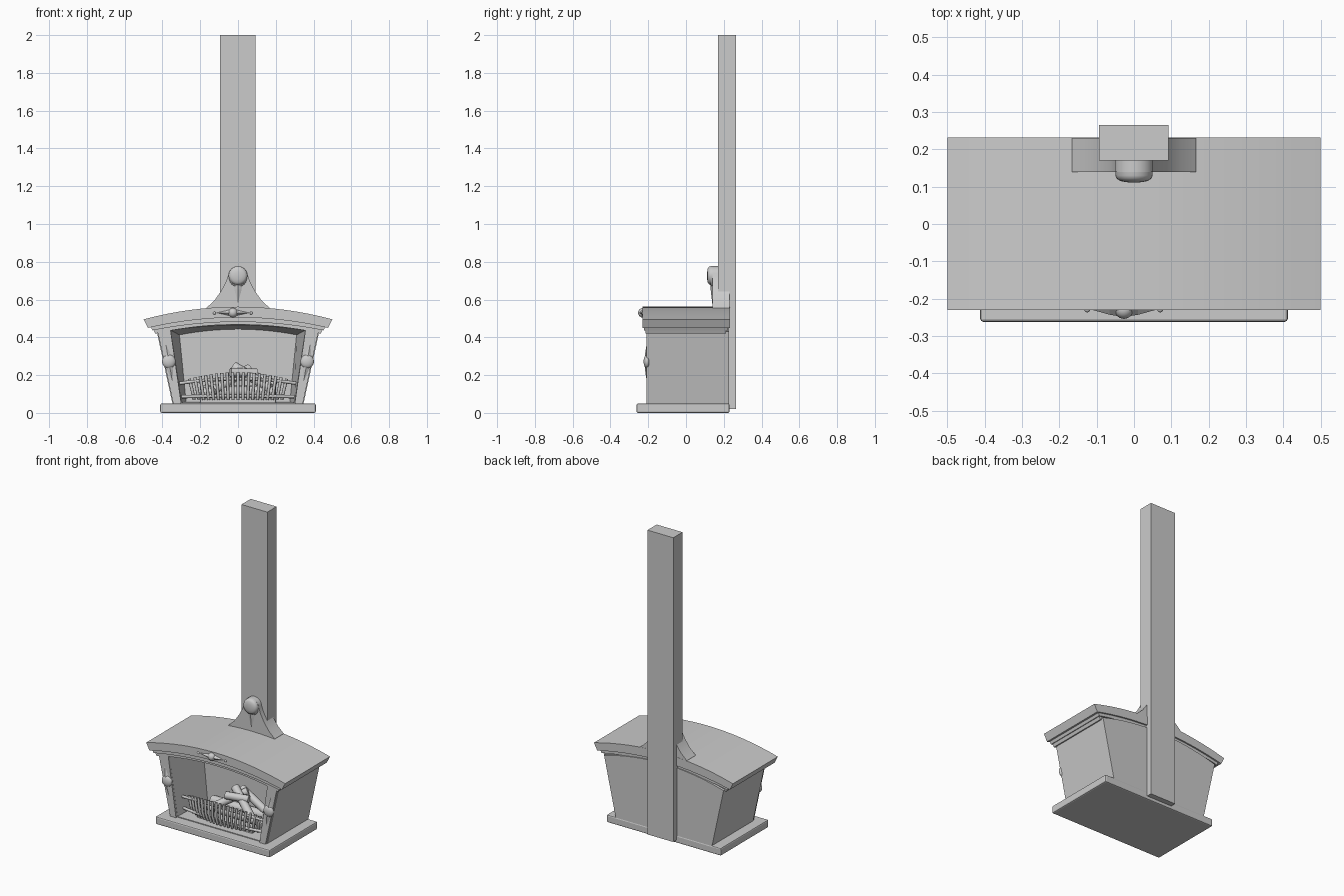
import bpy, bmesh, math
from mathutils import Vector, Matrix

if "Cube" in bpy.data.objects:
    bpy.data.objects.remove(bpy.data.objects["Cube"])


def finish(name, bm, smooth=None, matrix=None):
    if matrix:
        bm.transform(matrix)
    bmesh.ops.recalc_face_normals(bm, faces=bm.faces)
    me = bpy.data.meshes.new(name)
    bm.to_mesh(me)
    bm.free()
    ob = bpy.data.objects.new(name, me)
    bpy.context.collection.objects.link(ob)
    if smooth:
        bpy.ops.object.select_all(action='DESELECT')
        bpy.context.view_layer.objects.active = ob
        ob.select_set(True)
        bpy.ops.object.shade_smooth_by_angle(angle=math.radians(smooth))
    return ob


def add_loft(bm, loops):
    """Skin matching point loops and cap both ends."""
    rings = [[bm.verts.new(p) for p in lp] for lp in loops]
    n = len(rings[0])
    for a, b in zip(rings, rings[1:]):
        for i in range(n):
            j = (i + 1) % n
            bm.faces.new((a[i], a[j], b[j], b[i]))
    bm.faces.new(rings[0])
    bm.faces.new(rings[-1])


def loft(name, loops, smooth=None):
    bm = bmesh.new()
    add_loft(bm, loops)
    return finish(name, bm, smooth)


def prism(name, prof, y0, y1, smooth=None):
    return loft(name, [[(x, y, z) for x, z in prof] for y in (y0, y1)], smooth)


def box(name, x0, x1, y0, y1, z0, z1, bevel=0):
    ob = prism(name, [(x0, z0), (x1, z0), (x1, z1), (x0, z1)], y0, y1)
    if bevel:
        m = ob.modifiers.new("bevel", 'BEVEL')
        m.width, m.segments = bevel, 2
    return ob


def arc(w, z_end, z_mid, n=16):
    """Shallow arch from +w to -w."""
    ts = [1 - 2 * i / n for i in range(n + 1)]
    return [(w * t, z_mid + (z_end - z_mid) * t * t) for t in ts]


def opening(y, wb, zb, wt, z_end, z_mid):
    return [(x, y, z) for x, z in [(-wb, zb), (wb, zb)] + arc(wt, z_end, z_mid)]


def add_rod(bm, path, r, sides=8):
    """Tube along a path of points."""
    pts = [Vector(p) for p in path]
    loops = []
    for i, p in enumerate(pts):
        d = (pts[min(i + 1, len(pts) - 1)] - pts[max(i - 1, 0)]).normalized()
        u = d.cross(Vector((0, 1, 0.01))).normalized()
        v = d.cross(u)
        loops.append([p + r * (math.cos(a) * u + math.sin(a) * v)
                      for a in (2 * math.pi * k / sides for k in range(sides))])
    add_loft(bm, loops)


def ornament(name, x, y, z, r, up, down, rise, tilt):
    """Faceted leaf pointing up and down with a flattened boss in the middle."""
    m = Matrix.Translation((x, y, z)) @ Matrix.Rotation(tilt, 4, 'Y')
    bm = bmesh.new()
    for s, length in ((1, up), (-1, down)):
        if length:
            pts = [(-r * .9, 0, 0), (0, -rise, 0), (r * .9, 0, 0)]
            vs = [bm.verts.new(p) for p in pts]
            tip = bm.verts.new((0, -.001, s * length))
            mid = [bm.verts.new((px * .5, py * .7, s * length * .45)) for px, py, _ in pts]
            for i in (0, 1):
                bm.faces.new((vs[i], vs[i + 1], mid[i + 1], mid[i]))
                bm.faces.new((mid[i], mid[i + 1], tip))
            bm.faces.new((vs[0], mid[0], tip, mid[2], vs[2]))
            bm.faces.new(vs)
    finish(name + "_leaf", bm, None, m)
    bm = bmesh.new()
    bmesh.ops.create_uvsphere(bm, u_segments=20, v_segments=12, radius=r)
    finish(name + "_boss", bm, 40, m @ Matrix.Diagonal((1, rise * 1.25 / r, 1, 1)))


# Hearth slab and flue
box("hearth_slab", -.412, .412, -.262, .23, 0, .05, .008)
box("chimney_flue", -.094, .092, .17, .265, .02, 2.0)

# Tapered body with a hollow firebox
loft("firebox_body", [
    opening(.228, .345, .04, .43, .43, .49),
    opening(-.195, .345, .04, .43, .43, .49),
    opening(-.195, .30, .055, .357, .437, .465),
    opening(.08, .275, .06, .31, .413, .443)])

# Front pillars with ornaments
for s, side in ((-1, "left"), (1, "right")):
    prism(side + "_pillar", [(s * .342, .045), (s * .30, .045), (s * .357, .437), (s * .427, .437)],
          -.208, -.194)
    ornament(side + "_pillar_ornament", s * .366, -.207, .272, .036, .095, .105, .014,
             s * math.radians(10))

# Arched mantel: upper shelf and two moulding steps
prism("mantel_shelf", arc(.5, .495, .562) + arc(.477, .45, .505)[::-1], -.23, .232, 30)
prism("mantel_upper_moulding", arc(.465, .46, .515) + arc(.453, .437, .482)[::-1], -.222, .222, 30)
prism("mantel_lower_moulding", arc(.45, .445, .49) + arc(.438, .42, .468)[::-1], -.214, .212, 30)

# Mantel centre ornament, turned sideways, with end beads
ornament("mantel_ornament", -.027, -.229, .53, .025, .085, .085, .02, math.pi / 2)
for x in (-.125, .07):
    bm = bmesh.new()
    bmesh.ops.create_uvsphere(bm, u_segments=12, v_segments=8, radius=.008)
    finish("mantel_bead", bm, 40, Matrix.Translation((x, -.229, .528)))

# Flared crest in front of the flue
half = [(.17, .545), (.165, .558), (.125, .595), (.09, .645), (.066, .69), (.052, .727)]
cap = [(.052 * math.cos(a), .727 + .05 * math.sin(a)) for a in (math.pi * k / 12 for k in range(1, 12))]
prism("crest", half + cap + [(-x, z) for x, z in half[::-1]], .139, .231, 25)
ornament("crest_drop", 0, .14, .715, .048, 0, .135, .014, 0)
rings = [(.17, .05), (.13, .05), (.121, .046), (.115, .036), (.112, .02), (.111, .004)]
loft("crest_boss", [[(r * math.cos(a), y, .727 + r * math.sin(a))
                     for a in (2 * math.pi * k / 24 for k in range(24))] for y, r in rings], 50)

# Fire grate: upright bars, bowed rails
bm = bmesh.new()
for i in range(19):
    t = -1 + 2 * i / 18
    x, y = .25 * t, -.185 + .05 * t * t
    top = .215 - .035 * t * t
    add_rod(bm, [(x * .93, y + .012, .07), (x * .97, y - .004, .12), (x * 1.03, y, top)], .0085)
finish("grate_bars", bm, 50)
bm = bmesh.new()
for z, lift in ((.085, .005), (.155, .025)):
    add_rod(bm, [(.32 * t, -.165 + .04 * t * t, z + lift * (1 - t * t))
                 for t in (k / 6 - 1 for k in range(13))], .009)
finish("grate_rails", bm, 50)
box("ash_tray", -.2, .2, -.14, .04, .05, .085, .006)

# Stacked logs
logs = [((-.2, -.06, .11), (.2, -.08, .115), .028), ((-.19, .01, .115), (.2, .0, .12), .03),
        ((-.13, -.1, .12), (.06, .02, .235), .024), ((-.02, .0, .245), (.17, -.1, .13), .026),
        ((-.04, -.07, .215), (.1, -.03, .21), .024), ((.0, .04, .23), (.2, .0, .15), .024)]
for a, b, r in logs:
    bm = bmesh.new()
    add_rod(bm, [a, b], r, 10)
    finish("log", bm, 50)
